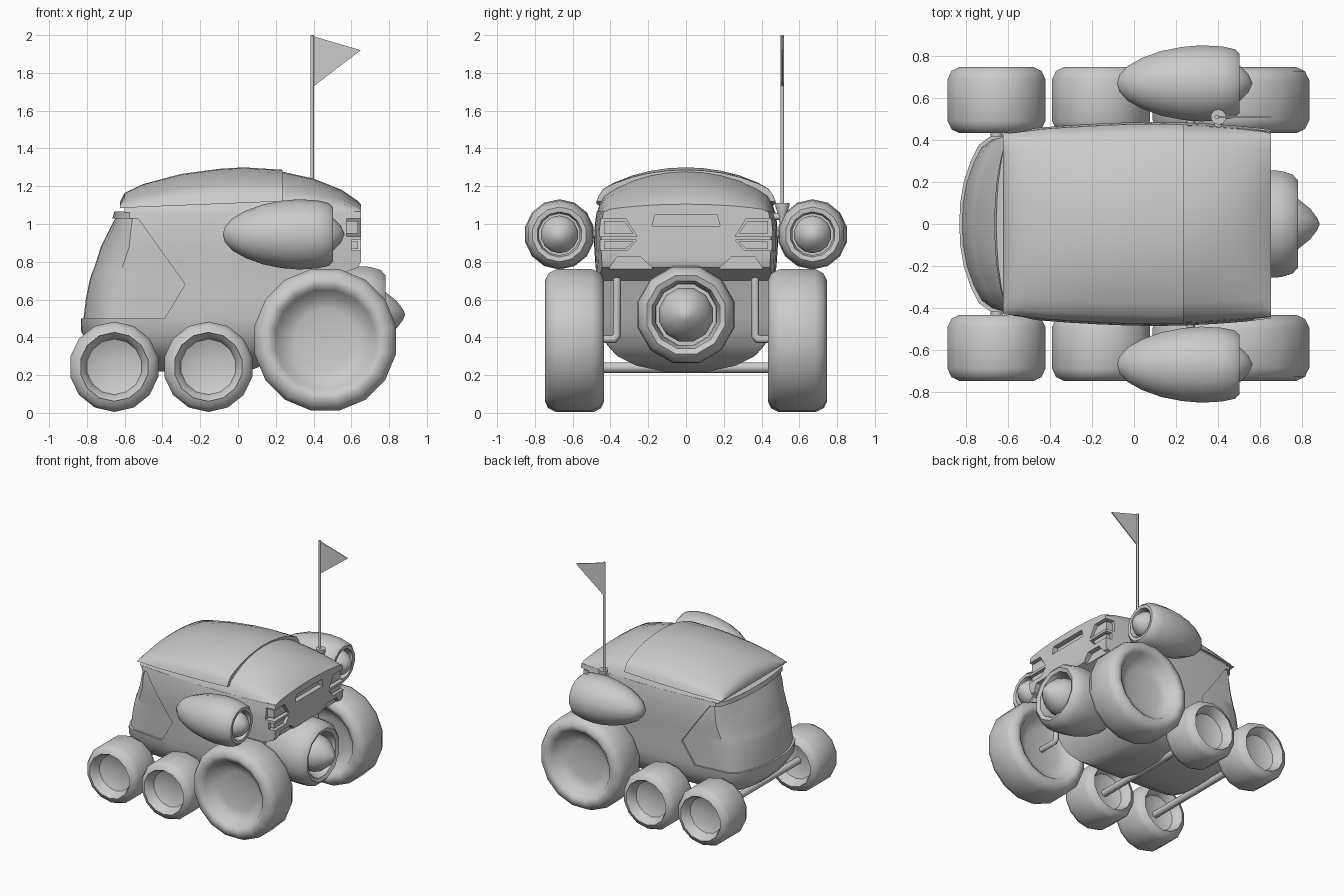
import bpy, bmesh, math

if "Cube" in bpy.data.objects:
    bpy.data.objects.remove(bpy.data.objects["Cube"])


def finish(ob, angle=35):
    bpy.ops.object.select_all(action='DESELECT')
    ob.select_set(True)
    bpy.context.view_layer.objects.active = ob
    bpy.ops.object.shade_smooth_by_angle(angle=math.radians(angle))
    return ob


def loft(name, rings, smooth=35):
    """Closed skin through equally sized point rings, capped at both ends."""
    bm = bmesh.new()
    vs = [[bm.verts.new(p) for p in ring] for ring in rings]
    n = len(vs[0])
    for a, b in zip(vs, vs[1:]):
        for i in range(n):
            j = (i + 1) % n
            bm.faces.new((a[i], a[j], b[j], b[i]))
    bm.faces.new(vs[0])
    bm.faces.new(vs[-1])
    bmesh.ops.remove_doubles(bm, verts=bm.verts, dist=1e-4)
    bmesh.ops.recalc_face_normals(bm, faces=bm.faces)
    me = bpy.data.meshes.new(name)
    bm.to_mesh(me)
    bm.free()
    ob = bpy.data.objects.new(name, me)
    bpy.context.collection.objects.link(ob)
    return finish(ob, smooth)


def lathe(name, profile, axis, center, segs):
    """Turn (radius, distance along axis) points about x or y or z."""
    cx, cy, cz = center
    rings = []
    for r, d in profile:
        r = max(r, 1e-5)
        ring = []
        for i in range(segs):
            t = 2 * math.pi * (i + 0.5) / segs
            c, s = r * math.cos(t), r * math.sin(t)
            ring.append({'x': (cx + d, cy + c, cz + s),
                         'y': (cx + c, cy + d, cz + s),
                         'z': (cx + c, cy + s, cz + d)}[axis])
        rings.append(ring)
    return loft(name, rings, 45)


def tube(name, pts, r):
    cu = bpy.data.curves.new(name, 'CURVE')
    cu.dimensions = '3D'
    cu.bevel_depth, cu.bevel_resolution, cu.use_fill_caps = r, 2, True
    sp = cu.splines.new('POLY')
    sp.points.add(len(pts) - 1)
    for p, co in zip(sp.points, pts):
        p.co = (*co, 1)
    ob = bpy.data.objects.new(name, cu)
    bpy.context.collection.objects.link(ob)


def boolean(ob, cutter, op):
    m = ob.modifiers.new('cut', 'BOOLEAN')
    m.object, m.operation, m.solver = cutter, op, 'EXACT'
    bpy.context.view_layer.objects.active = ob
    bpy.ops.object.modifier_apply(modifier=m.name)
    cutter.hide_render = True


def lerp(table, x):
    if x <= table[0][0]:
        return table[0][1]
    for (a, p), (b, q) in zip(table, table[1:]):
        if x <= b:
            return p + (q - p) * (x - a) / (b - a)
    return table[-1][1]


def prism_x(name, poly, x0, x1):
    return loft(name, [[(x, y, z) for y, z in poly] for x in (x0, x1)])


# Plan half width along the length, and (z, front x, rear x, width factor) levels
WIDTH = [(-.65, .435), (-.4, .465), (-.1, .482), (.1, .486), (.3, .482), (.5, .468), (.65, .45)]
LEVELS = [(.22, -.55, .05, .25), (.25, -.64, .13, .54), (.30, -.72, .22, .75), (.36, -.785, .29, .86),
          (.43, -.83, .33, .93), (.50, -.832, .36, .955), (.60, -.82, .39, .965), (.70, -.80, .43, .975),
          (.735, -.79, .54, .98), (.77, -.775, .635, .985), (.80, -.765, .65, .99), (.88, -.74, .652, 1),
          (.96, -.70, .652, 1), (1.03, -.665, .652, .985), (1.065, -.655, .652, .972)]


def hull(name, inset):
    rings = []
    for z, xf, xr, k in LEVELS:
        xf += inset
        b = .12 * k if z < .9 else lerp([(.9, .11), (1.09, .04)], z)
        half = [(xf + b * u ** 2.4, u * (.43 * k - inset)) for u in (.25, .5, .75, .92)]
        x0 = xf + b + .03
        half += [(x0 + (xr - x0) * i / 9, lerp(WIDTH, x0 + (xr - x0) * i / 9) * k - inset)
                 for i in range(10)]
        rings.append([(xf, 0, z)] + [(x, y, z) for x, y in half] + [(x, -y, z) for x, y in half[::-1]])
    return loft(name, rings)


# Main body with recessed wrap-around windshield
body = hull('body', 0)
glass = hull('windshield', .014)
outline = [(-1, 1.03), (-.53, 1.03), (-.28, .68), (-.39, .5), (-1, .5)]
wrap = loft('windshield_cutter', [[(x, y, z) for x, z in outline] for y in (-.7, .7)])
boolean(body, wrap, 'DIFFERENCE')
boolean(glass, wrap, 'INTERSECT')
cutters = [wrap]

# Rear slot, tail light recesses and notches under the rear panel
slot = prism_x('slot_cutter', [(-.18, .99), (.18, .99), (.165, 1.05), (-.165, 1.05)], .61, .7)
boolean(body, slot, 'DIFFERENCE')
cutters.append(slot)
UPPER = [(.26, .935), (.32, 1.03), (.5, 1.03), (.5, .935)]
LOWER = [(.26, .915), (.31, .86), (.5, .86), (.5, .915)]
NOTCH = [(.17, .76), (.24, .825), (.365, .825), (.41, .76)]
for s in (-1, 1):
    for poly, x0 in ((UPPER, .575), (LOWER, .6), (NOTCH, .61)):
        c = prism_x('rear_cutter', [(s * y, z) for y, z in poly], x0, .7)
        boolean(body, c, 'DIFFERENCE')
        cutters.append(c)
    for poly in (UPPER, LOWER):
        my, mz = .35, sum(z for _, z in poly) / 4
        lens = [(s * (my + (min(y, .455) - my) * .8), mz + (z - mz) * .7) for y, z in poly]
        prism_x('tail_light', lens, .56, .635)
for c in cutters:
    bpy.data.objects.remove(c)
finish(body)
finish(glass)

# Domed roof: rear deck flush with the body, raised roof shell over the front
TOP = [(-.625, 1.115), (-.60, 1.165), (-.5, 1.212), (-.3, 1.265), (-.1, 1.292), (.03, 1.30),
       (.235, 1.287), (.4, 1.25), (.55, 1.19), (.63, 1.135), (.652, 1.115)]
ARC = [(0, 1), (.2, .975), (.4, .9), (.6, .77), (.8, .57), (.92, .40), (.97, .2), (1, 0)]


def dome(name, xs, drop, edge, k):
    rings = []
    for x in xs:
        w, e = lerp(WIDTH, x) * k, edge(x)
        top = lerp(TOP, x) - drop
        half = [(x, w * t, e + (top - e) * f) for t, f in ARC]
        rings.append([(px, -y, z) for px, y, z in half[:0:-1]] + half)
    return loft(name, rings, 40)


dome('upper_body', [-.6, -.5, -.3, -.1, .03, .235, .32, .4, .48, .55, .63, .652], .01,
     lambda x: 1.06, .973)
dome('roof_shell', [-.625, -.60, -.55, -.5, -.4, -.3, -.2, -.1, .03, .13, .235], 0,
     lambda x: lerp([(-.625, 1.085), (.235, 1.12)], x), .98)


# Wheels with a rounded dish on both faces
def wheel(name, x, s, r, segs):
    rim, h, c = .70 * r, .157, .045 + .05 * r
    half = [(0, .055), (rim * .6, .06), (rim * .88, .08), (rim, h - .025), (rim + .025, h - .005),
            (r - c, h), (r - .35 * c, h - .3 * c), (r, h - c)]
    prof = half + [(a, -d) for a, d in half[::-1]]
    lathe(name, prof, 'y', (x, s * .59, r + .005), segs)


# Thruster: rounded shell with a hollow mouth and a pointed core
POD = [(0, -.08), (.04, -.07), (.085, -.03), (.125, .04), (.158, .13), (.178, .23), (.186, .32),
       (.18, .42), (.167, .48), (.145, .503), (.12, .50), (.11, .47), (.11, .42), (0, .42)]
POD_CORE = [(0, .4), (.1, .41), (.1, .47), (.085, .505), (.045, .545), (0, .565)]
for s in (-1, 1):
    wheel('front_wheel', -.655, s, .239, 14)
    wheel('middle_wheel', -.157, s, .239, 14)
    wheel('rear_wheel', .462, s, .382, 16)
    lathe('side_thruster', POD, 'x', (0, s * .67, .945), 14)
    lathe('side_thruster_core', POD_CORE, 'x', (0, s * .67, .945), 14)
    tube('thruster_strut', [(.27, s * .44, .945), (.27, s * .56, .945)], .02)
    tube('rear_axle', [(.46, s * .365, .78), (.46, s * .365, .41), (.46, s * .38, .39),
                       (.46, s * .56, .39)], .022)
for x in (-.655, -.157):
    tube('axle', [(x, -.56, .24), (x, .56, .24)], .028)

# Large rear thruster
lathe('main_thruster', [(0, .3), (.16, .32), (.22, .42), (.258, .54), (.266, .63), (.262, .7), (.245, .755),
                        (.215, .782), (.185, .77), (.168, .72), (.165, .62), (0, .62)], 'x', (0, 0, .52), 12)
lathe('main_thruster_core', [(0, .6), (.145, .62), (.147, .72), (.125, .78), (.075, .84), (.03, .873), (0, .885)],
      'x', (0, 0, .52), 12)

# Flag on its pole
lathe('flag_mount', [(0, -.04), (.015, -.04), (.022, .0), (.037, .05), (.037, .065), (0, .065)],
      'z', (.402, .51, 1.045), 10)
tube('mount_bracket', [(.40, .44, 1.04), (.40, .51, 1.04)], .018)
tube('flag_pole', [(.393, .51, 1.05), (.393, .51, 2.0)], .01)
loft('flag', [[(.395, y, 1.995), (.65, y, 1.92), (.395, y, 1.725)] for y in (.506, .514)])
